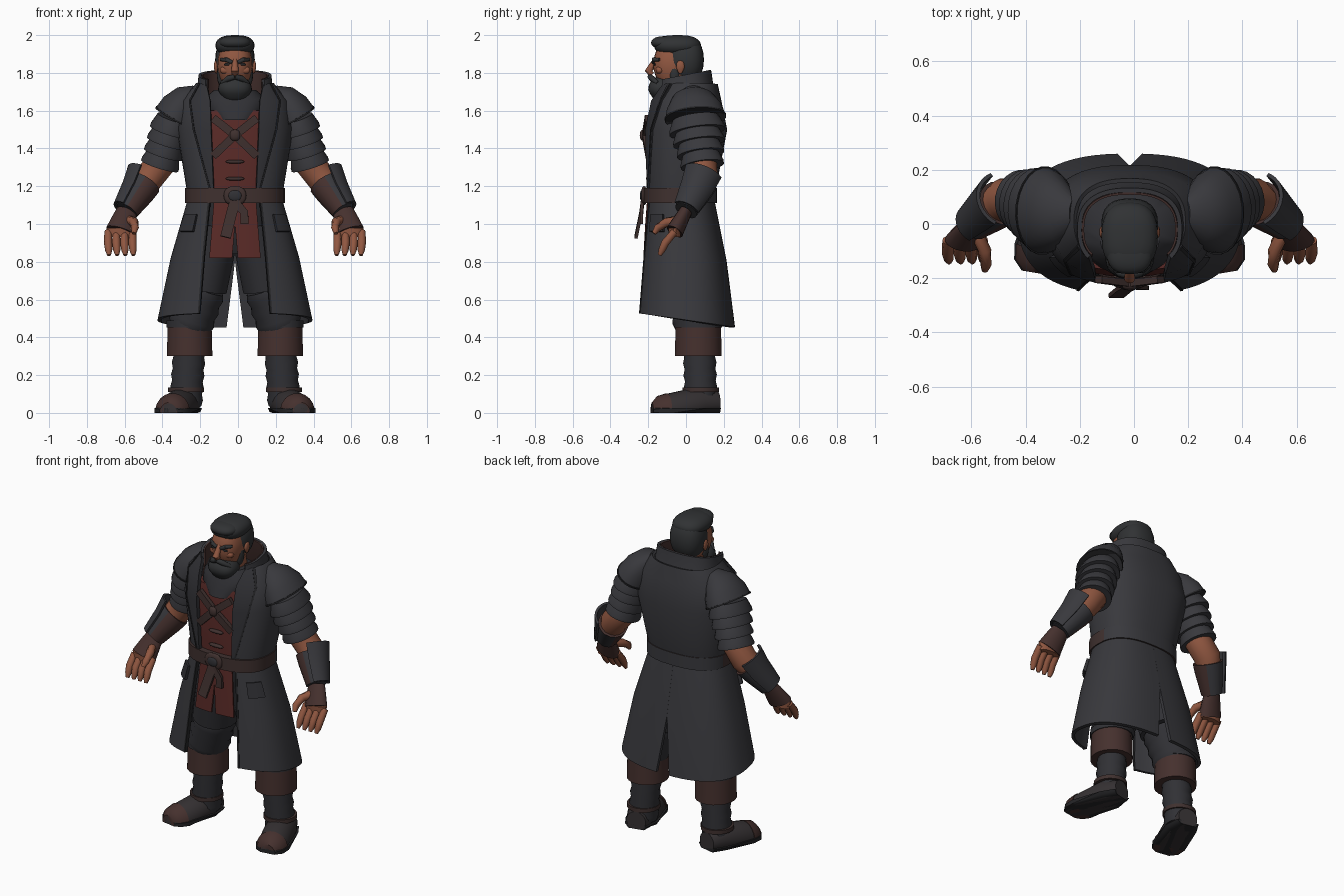
import bpy
import math
from mathutils import Vector

if "Cube" in bpy.data.objects:
    bpy.data.objects.remove(bpy.data.objects["Cube"], do_unlink=True)

MIDLINE = -.016
SQUARENESS = 2.5
SIDES = ((1, "left"), (-1, "right"))
UP, BACK = Vector((0, 0, 1)), Vector((0, 1, 0))


def material(name, *rgb):
    mat = bpy.data.materials.new(name)
    mat.use_nodes = True
    mat.diffuse_color = (*rgb, 1)
    mat.node_tree.nodes["Principled BSDF"].inputs["Base Color"].default_value = (*rgb, 1)
    return mat


COAT = material("charcoal coat", .04, .04, .046)
CLOTH = material("dark cloth", .03, .03, .035)
TRIM = material("black trim", .018, .018, .02)
RED = material("dull red", .1, .023, .02)
LEATHER = material("brown leather", .06, .03, .027)
BELT = material("dark belt leather", .05, .03, .028)
BOOT = material("boot leather", .035, .03, .032)
SKIN = material("tan skin", .28, .095, .052)
HAIR = material("grey black hair", .03, .032, .034)


def build(name, rows, mat, closed=True, thickness=0):
    """Skin rows of points; closed tubes get end caps, open sheets get thickness."""
    count = len(rows[0])
    verts = [point for row in rows for point in row]
    faces = []
    for r in range(len(rows) - 1):
        for i in range(count if closed else count - 1):
            here, after = r * count + i, r * count + (i + 1) % count
            faces.append((here, after, after + count, here + count))
    if closed:
        faces += [tuple(reversed(range(count))), tuple(range(len(verts) - count, len(verts)))]
    mesh = bpy.data.meshes.new(name)
    mesh.from_pydata(verts, [], faces)
    mesh.materials.append(mat)
    ob = bpy.data.objects.new(name, mesh)
    bpy.context.collection.objects.link(ob)
    bpy.ops.object.select_all(action='DESELECT')
    ob.select_set(True)
    bpy.context.view_layer.objects.active = ob
    if thickness:
        solid = ob.modifiers.new("thickness", 'SOLIDIFY')
        solid.thickness, solid.offset = thickness, 0
        bpy.ops.object.modifier_apply(modifier=solid.name)
    bpy.ops.object.mode_set(mode='EDIT')
    bpy.ops.mesh.select_all(action='SELECT')
    bpy.ops.mesh.normals_make_consistent(inside=False)
    bpy.ops.object.mode_set(mode='OBJECT')
    bpy.ops.object.shade_smooth_by_angle(angle=math.radians(40))
    return ob


def section(ring, angle, side=1, x=0, lift=0):
    """Point on a rounded-box ring (height, centre y, half width, half depth); angle 0 is the front."""
    z, y, width, depth = ring
    sn, cs = math.sin(angle), math.cos(angle)
    across = math.copysign(abs(sn) ** (2 / SQUARENESS), sn) * width
    along = y - math.copysign(abs(cs) ** (2 / SQUARENESS), cs) * depth
    return (MIDLINE + side * (x + across), along, z + lift * along)


def loft(name, rings, mat, side=1, x=0, count=32):
    return build(name, [[section(r, math.tau * i / count, side, x) for i in range(count)] for r in rings], mat)


def egg(name, centre, size, mat, side=1, taper=0, steps=10):
    """Boxy ellipsoid whose lower end can be narrowed."""
    rings = []
    for k in range(steps + 1):
        height = -math.cos(math.pi * (k + .2) / (steps + .4))
        scale = math.sqrt(1 - height * height) ** .7 * (1 + taper * min(height, 0))
        rings.append((centre[2] + size[2] * height, centre[1], size[0] * scale, size[1] * scale))
    return loft(name, rings, mat, side, centre[0], 24)


def grown(rings, amount):
    return [(z, y, width + amount, depth + amount) for z, y, width, depth in rings]


def panel(name, rings, near, far, mat, thickness=.016, count=20, lift=0):
    """Mirrored sheets on rings, from x = near round to x = far (negative: a gap at the back).
    With far all zero the sheet runs round the back in one piece."""
    whole = not any(far)
    for side, label in SIDES[:1] if whole else SIDES:
        rows = []
        for j, (ring, first, last) in enumerate(zip(rings, near, far)):
            start, stop = (math.asin((abs(x) / ring[2]) ** (SQUARENESS / 2)) for x in (first, last))
            if whole:
                stop = math.tau - start
            elif last <= 0:
                stop = math.pi - stop
            slope = lift * j / (len(rings) - 1)
            rows.append([section(ring, start + (stop - start) * i / count, side, 0, slope)
                         for i in range(count + 1)])
        build(name if whole else f"{label}_{name}", rows, mat, False, thickness)


def limb(name, path, radii, mat, side=1, flat=1, count=16, ref=BACK, floor=0, roof=2, arc=None):
    """Tube along a path, its depth a multiple of its width; an arc in degrees makes an open plate."""
    rows = []
    path = [Vector(p) for p in path]
    for j, (centre, radius) in enumerate(zip(path, radii)):
        along = (path[min(j + 1, len(path) - 1)] - path[max(j - 1, 0)]).normalized()
        deep = (ref - along * ref.dot(along)).normalized()
        wide = along.cross(deep)
        row = []
        for i in range(count):
            angle = math.tau * (i + .5) / count
            if arc:
                angle = math.radians(arc[0] + (arc[1] - arc[0]) * i / (count - 1))
            p = centre + radius * (deep * flat * math.cos(angle) + wide * math.sin(angle))
            row.append((MIDLINE + side * p.x, p.y, min(max(p.z, floor), roof)))
        rows.append(row)
    return build(name, rows, mat, not arc, .014 if arc else 0)


def creased(name, start, end, radius, folds, mat, side, flat=1):
    """Tube with soft horizontal folds."""
    steps = range(2 * folds + 1)
    path = [Vector(start).lerp(Vector(end), k / (2 * folds)) for k in steps]
    limb(name, path, [radius * (1 + .09 * (k % 2)) for k in steps], mat, side, flat, 20)


# Red tunic under an open coat with lapels
waist, chest = (1.13, -.03, .24, .17), (1.5, 0, .3, .21)
shoulder, throat = (1.65, 0, .28, .18), (1.74, .01, .2, .15)
torso = [waist, chest, shoulder, throat]
opening, lapel = (.11, .125, .13, .15), (.12, .22, .24, .19)
loft("tunic", grown([waist, chest, (1.6, 0, .28, .19)], -.016), RED)
panel("coat_body", torso, opening, [0] * 4, COAT, count=44)
panel("lapel", grown(torso, .008), opening, lapel, CLOTH, count=8)
panel("lapel_edge", grown(torso, .012), [x - .008 for x in lapel], lapel, TRIM, count=2)
loft("cowl", [(1.55, -.03, .1, .176), (1.61, -.02, .17, .165), (1.66, -.02, .17, .145), (1.71, -.04, .11, .1)], CLOTH)

# Raised collar with a leather lining
collar = [(1.62, 0, .22, .17), (1.7, -.01, .195, .15), (1.79, -.02, .185, .145)]
panel("collar", collar, [.15] * 3, [0] * 3, COAT, count=40, lift=.2)
panel("collar_lining", grown(collar, -.013), [.14] * 3, [0] * 3, LEATHER, .008, 40, lift=.2)

# Coat skirt, split at the front and the back
skirt = [waist, (.82, -.01, .33, .215), (.49, 0, .4, .25)]
gap, slit = (.13, .16, .185), (0, 0, -.045)
panel("coat_skirt", skirt, gap, slit, COAT, .02, 28, lift=-.15)
panel("skirt_edge", grown(skirt, .004), gap, [x + .01 for x in gap], TRIM, .02, 2, lift=-.15)
panel("pocket_flap", [(1.05, -.02, .28, .2), (.96, -.02, .31, .21)], (.2, .22), (.26, .29), CLOTH, .02, 6)
panel("tabard", [waist, (1, -.03, .26, .18), (.82, -.02, .3, .2)], (0, 0, .015), (.11, .12, .135), RED, .012, 8)
loft("trouser_seat", [(.84, 0, .1, .1), (.92, 0, .2, .14), (1.12, -.03, .21, .15)], CLOTH)

# Belt in brown at the front and charcoal behind, buckle and hanging ends
band = grown([waist], .024)[0][1:]
belt = loft("belt", [(1.11, *band), (1.19, *band)], BELT)
belt.data.materials.append(COAT)
for face in belt.data.polygons:
    face.material_index = int(face.normal.y > .3)
egg("buckle", (0, -.222, 1.15), (.06, .016, .05), BELT)
egg("buckle_inset", (0, -.232, 1.15), (.035, .012, .028), CLOTH)
knot = (0, -.23, 1.12)
limb("belt_end", [knot, (-.02, -.24, 1.05), (-.05, -.265, .93)], [.04] * 3, BELT, flat=.3, count=4)
limb("belt_loop", [knot, (.05, -.235, 1.06), (.05, -.235, 1)], [.03] * 3, BELT, flat=.4, count=4)

# Chest straps and toggles
for side, label in SIDES:
    limb(f"{label}_chest_strap", [(-.115, -.205, 1.56), (0, -.22, 1.47), (.115, -.2, 1.36)],
         [.03] * 3, BELT, side, .6, 4)
egg("strap_knot", (0, -.225, 1.47), (.028, .02, .03), BELT)
for z in (1.24, 1.33):
    egg("toggle", (0, -.198, z), (.05, .014, .01), BELT)

# Head, hair and beard
loft("neck", [(1.62, -.03, .08, .08), (1.76, -.04, .08, .08)], SKIN)
egg("head", (0, -.05, 1.83), (.094, .125, .15), SKIN, taper=.25)
egg("beard", (0, -.12, 1.71), (.09, .08, .07), HAIR, taper=.3)
egg("sideburns", (0, -.06, 1.79), (.096, .04, .1), HAIR)
egg("back_hair", (0, -.005, 1.87), (.105, .1, .125), HAIR)
egg("crown_hair", (0, -.045, 1.945), (.104, .125, .055), HAIR)
egg("fringe", (0, -.1, 1.96), (.085, .085, .035), HAIR)
limb("nose", [(0, -.16, 1.87), (0, -.18, 1.84), (0, -.198, 1.81), (0, -.18, 1.79)],
     [.012, .016, .021, .015], SKIN)
for side, label in SIDES:
    limb(f"{label}_moustache", [(0, -.19, 1.78), (.035, -.18, 1.77), (.07, -.15, 1.745)],
         [.014, .016, .01], HAIR, side)
    limb(f"{label}_brow", [(.015, -.172, 1.855), (.045, -.17, 1.87), (.075, -.14, 1.87)],
         [.01, .012, .008], HAIR, side, ref=UP)
    egg(f"{label}_eye", (.04, -.166, 1.845), (.018, .006, .007), TRIM, side)
    egg(f"{label}_cheek", (.05, -.14, 1.815), (.03, .02, .02), SKIN, side)
    egg(f"{label}_ear", (.1, -.03, 1.83), (.012, .022, .035), SKIN, side, taper=.4)

# Joints shared by both sides
collarbone, arm_top, cuff_end = Vector((.2, .04, 1.7)), Vector((.32, .05, 1.56)), Vector((.395, .085, 1.32))
elbow, wrist = Vector((.46, .09, 1.24)), Vector((.572, 0, 1.07))
knuckles = Vector((.607, -.06, .96))
hip, knee, shin = (.1, 0, 1), (.17, .04, .66), (.24, .065, .46)
foot = [Vector(p) for p in ((.25, .17, .05), (.27, .08, .05), (.33, -.1, .01), (.345, -.15, .01), (.35, -.18, .01))]
foot_radii = (.06, .09, .09, .075, .04)

for side, label in SIDES:
    # Layered shoulder armour
    cap = [collarbone, (.25, .04, 1.665), (.29, .045, 1.615), arm_top]
    limb(f"{label}_shoulder_cap", cap, (.04, .08, .105, .115), COAT, side, 1.4, 24)
    limb(f"{label}_shoulder_rim", [arm_top.lerp(cap[2], .15), arm_top], [.117] * 2, TRIM, side, 1.4, 24)
    for i in range(4):
        top, low = arm_top.lerp(cuff_end, i / 4), arm_top.lerp(cuff_end, (i + 1.2) / 4)
        width = .113 - .003 * i
        limb(f"{label}_arm_plate_{i + 1}", [top, top.lerp(low, .8), low], (width - .02, width, width),
             COAT, side, 1.32 - .07 * i, 24)

    # Arm, bracer and glove
    limb(f"{label}_elbow", [cuff_end.lerp(arm_top, .2), cuff_end, elbow, elbow.lerp(wrist, .4)],
         [.08, .08, .08, .07], SKIN, side)
    strap_top = elbow.lerp(wrist, .15)
    bracer = limb(f"{label}_bracer", [strap_top, elbow.lerp(wrist, .4), wrist], (.088, .083, .062), LEATHER, side)
    bracer.data.materials.append(COAT)
    for face in bracer.data.polygons:
        face.material_index = int(face.normal.x * side > 0 or face.normal.y > .5)
    limb(f"{label}_bracer_plate", [elbow + UP * .02, elbow.lerp(wrist, .4), wrist], (.11, .096, .074),
         COAT, side, .95, arc=(20, 150))
    limb(f"{label}_glove", [wrist, wrist.lerp(knuckles, .4), knuckles], (.055, .065, .078), LEATHER, side, .6)
    limb(f"{label}_palm", [knuckles + UP * .02, knuckles - UP * .03], (.076, .07), SKIN, side, .45)
    for i in range(4):
        base = knuckles + Vector((.043 * (i - 1.5), 0, 0))
        bend, tip = base - Vector((0, .05, .06)), base - Vector((.005, .08, .125))
        limb(f"{label}_finger_{i + 1}", [base, bend, bend.lerp(tip, .6), tip], (.02, .022, .019, .01),
             SKIN, side, count=10)
    limb(f"{label}_thumb", [(.56, -.04, 1.02), (.535, -.1, 1.01), (.53, -.15, .98), (.535, -.17, .95)],
         (.026, .025, .021, .012), SKIN, side, count=10)

    # Trousers, knee cuff and wrinkled boot
    limb(f"{label}_trouser_leg", [hip, knee], (.13, .13), CLOTH, side, 1.12, 20)
    creased(f"{label}_trouser_knee", knee, shin, .115, 3, CLOTH, side, 1.08)
    cuff = [Vector(shin) + UP * .03, Vector(shin) - UP * .16]
    limb(f"{label}_knee_cuff", cuff, (.117, .122), LEATHER, side, 1.03, 20)
    limb(f"{label}_cuff_rim", [cuff[0], cuff[0].lerp(cuff[1], .2)], [.123] * 2, CLOTH, side, 1.03, 20)
    creased(f"{label}_boot_shaft", (.24, .07, .36), (.26, .08, .04), .082, 5, CLOTH, side)

    # Foot with sole, toe cap and ankle strap
    limb(f"{label}_foot", foot, foot_radii, BOOT, side, count=20, ref=UP)
    limb(f"{label}_toe_cap", foot[2:], [r + .005 for r in foot_radii[2:]], LEATHER, side, count=20, ref=UP)
    limb(f"{label}_sole", foot, [r + .01 for r in foot_radii], TRIM, side, count=20, ref=UP, roof=.025)
    limb(f"{label}_ankle_strap", [(.26, .078, .135), (.26, .078, .11)], [.097] * 2, BELT, side, count=20)
